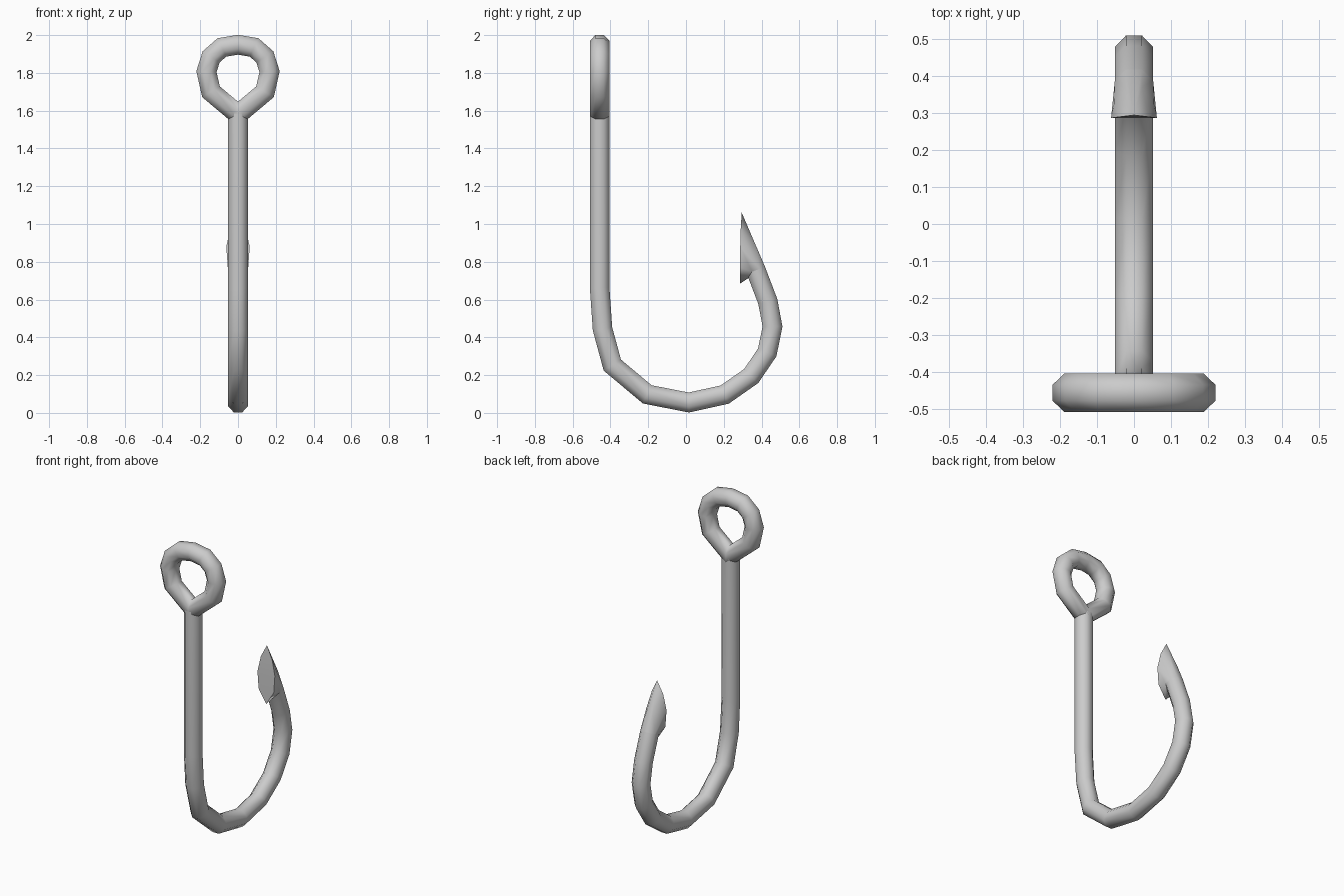
import bpy, bmesh
from math import sin, cos, pi, radians
from mathutils import Vector

if "Cube" in bpy.data.objects:
    bpy.data.objects.remove(bpy.data.objects["Cube"])

RADIUS, SIDES = 0.056, 8
SHANK_Y = -0.457


def finish(bm, name, angle):
    bmesh.ops.recalc_face_normals(bm, faces=bm.faces)
    mesh = bpy.data.meshes.new(name)
    bm.to_mesh(mesh)
    bm.free()
    ob = bpy.data.objects.new(name, mesh)
    bpy.context.collection.objects.link(ob)
    bpy.ops.object.select_all(action='DESELECT')
    ob.select_set(True)
    bpy.context.view_layer.objects.active = ob
    bpy.ops.object.shade_smooth_by_angle(angle=radians(angle))
    return ob


def tube_rings(path, axis, closed=False):
    """Mitred octagonal rings along a planar path with plane normal axis."""
    rings, n = [], len(path)
    for i, p in enumerate(path):
        before = path[i - 1] if i or closed else None
        after = path[(i + 1) % n] if i < n - 1 or closed else None
        d1 = (p - before).normalized() if before else (after - p).normalized()
        d2 = (after - p).normalized() if after else d1
        tangent = (d1 + d2).normalized()
        side = axis.cross(tangent) / tangent.dot(d1)
        rings.append([p + RADIUS * (side * cos(a) + axis * sin(a))
                      for a in [(k + 0.5) * 2 * pi / SIDES for k in range(SIDES)]])
    return rings


def tube(name, path, axis, closed=False):
    bm = bmesh.new()
    rings = [[bm.verts.new(v) for v in r] for r in tube_rings(path, axis, closed)]
    pairs = list(zip(rings, rings[1:]))
    if closed:
        pairs.append((rings[-1], rings[0]))
    else:
        bm.faces.new(rings[0])
        bm.faces.new(rings[-1])
    for a, b in pairs:
        for k in range(SIDES):
            j = (k + 1) % SIDES
            bm.faces.new((a[k], a[j], b[j], b[k]))
    return finish(bm, name, 55)


# Shank and bend, one wire in the side plane
wire = [(SHANK_Y, 1.585), (SHANK_Y, 0.66), (-0.442, 0.445), (-0.39, 0.253),
        (-0.205, 0.098), (0.015, 0.055), (0.205, 0.097), (0.345, 0.195),
        (0.43, 0.32), (0.458, 0.457), (0.433, 0.59), (0.37, 0.755)]
wire = [Vector((0, y, z)) for y, z in wire]
tube("shank_and_bend", wire, Vector((1, 0, 0)))

# Teardrop eye, mirrored half path in the front plane
half = [(0.143, 1.70), (0.167, 1.807), (0.142, 1.885), (0.085, 1.935)]
eye = [(0, 1.58)] + half + [(0, 1.949)] + [(-x, z) for x, z in reversed(half)]
tube("eye", [Vector((x, SHANK_Y, z)) for x, z in eye], Vector((0, 1, 0)), closed=True)

# Barbed point: flat spear-shaped inner face with a rounded back
points = [(0, 0.295, 1.06), (0, 0.287, 0.685)]
for s in (-1, 1):
    points += [(s * 0.04, 0.29, 0.98), (s * 0.062, 0.287, 0.88), (s * 0.054, 0.287, 0.77),
               (s * 0.054, 0.325, 0.88), (s * 0.022, 0.37, 0.88)]
bm = bmesh.new()
for p in points + tube_rings(wire, Vector((1, 0, 0)))[-1]:
    bm.verts.new(p)
hull = bmesh.ops.convex_hull(bm, input=bm.verts)
bmesh.ops.delete(bm, geom=[v for v in bm.verts if not v.link_faces], context='VERTS')
finish(bm, "barbed_point", 40)
